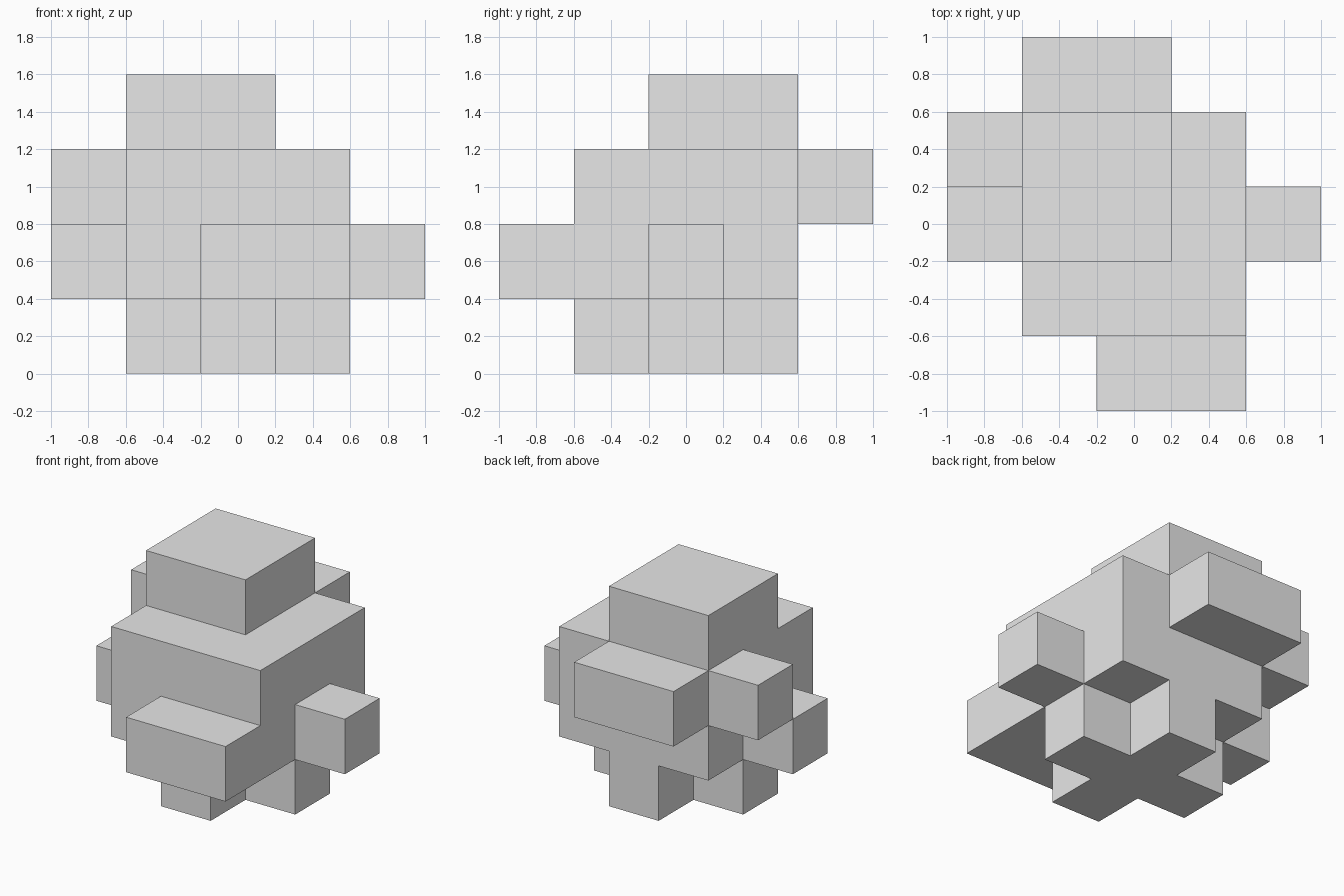
import bpy
import bmesh
from mathutils import Matrix, Vector

old = bpy.data.objects.get("Cube")
if old:
    bpy.data.objects.remove(old, do_unlink=True)

grey = bpy.data.materials.new("light grey")
grey.use_nodes = True
colour = (0.8, 0.8, 0.8, 1)
grey.diffuse_color = colour
grey.node_tree.nodes["Principled BSDF"].inputs["Base Color"].default_value = colour

UNIT = 0.4  # edge length of one block


def prism(name, outline, bottom, top, hidden=None):
    """Extrude an outline upwards; drop the face that joins another part."""
    bm = bmesh.new()
    base = bm.faces.new([bm.verts.new((x, y, bottom)) for x, y in outline])
    copy = bmesh.ops.extrude_face_region(bm, geom=[base], use_keep_orig=True)
    raised = [v for v in copy["geom"] if isinstance(v, bmesh.types.BMVert)]
    bmesh.ops.translate(bm, verts=raised, vec=(0, 0, top - bottom))
    bmesh.ops.recalc_face_normals(bm, faces=bm.faces)
    if hidden:
        joined = [f for f in bm.faces if f.normal.dot(Vector(hidden)) > 0.9]
        bmesh.ops.delete(bm, geom=joined, context="FACES")
    mesh = bpy.data.meshes.new(name)
    bm.to_mesh(mesh)
    bm.free()
    mesh.materials.append(grey)
    obj = bpy.data.objects.new(name, mesh)
    bpy.context.collection.objects.link(obj)


def block(name, corner, size, hidden=None):
    """Box given by its lowest corner and its size in blocks."""
    x, y, z = corner
    w, d, h = (n * UNIT for n in size)
    outline = [(x, y), (x + w, y), (x + w, y + d), (x, y + d)]
    prism(name, outline, z, z + h, hidden)


# Main body and the slab on top
block("body", (-0.6, -0.6, 0.4), (3, 3, 2))
block("top_slab", (-0.6, -0.2, 1.2), (2, 2, 1), (0, 0, -1))

# Bars on the front and back
block("front_bar", (-0.2, -1, 0.4), (2, 1, 1), (0, 1, 0))
block("back_bar", (-0.6, 0.6, 0.8), (2, 1, 1), (0, -1, 0))

# Single blocks on the sides
block("left_block", (0.6, -0.2, 0.4), (1, 1, 1), (-1, 0, 0))
block("right_lower_block", (-1, -0.2, 0.4), (1, 1, 1), (1, 0, 0))
block("right_upper_block", (-1, 0.2, 0.8), (1, 1, 1), (1, 0, 0))

# Cross-shaped foot, one arm outline turned four times
arm = [Vector((0.6, -0.2)), Vector((0.6, 0.2)), Vector((0.2, 0.2))]
cross = []
for turn in range(4):
    spin = Matrix.Rotation(turn * 1.5707963, 2)
    cross += [tuple(spin @ p) for p in arm]
prism("cross_foot", cross, 0, UNIT, (0, 0, 1))
